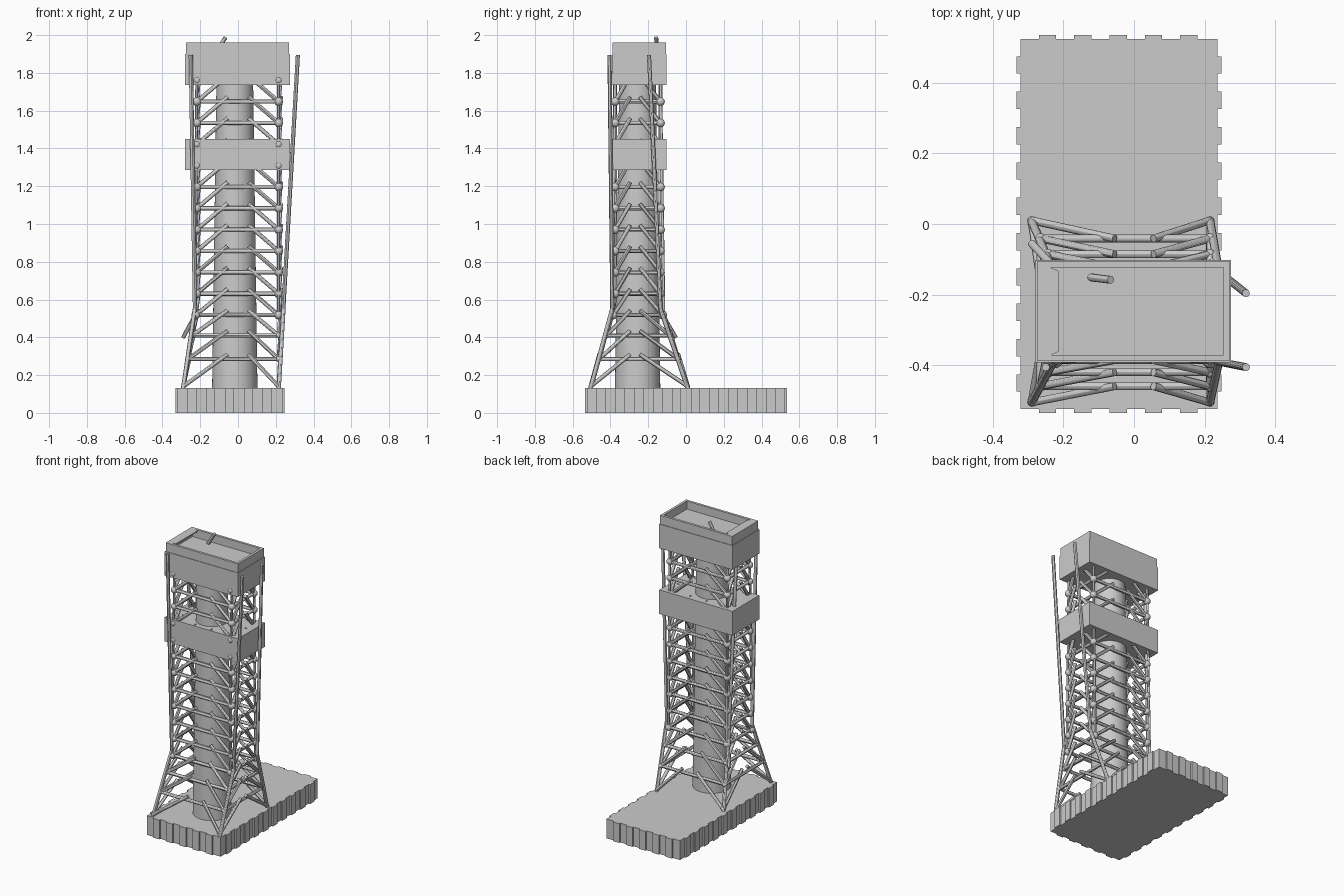
import bpy, bmesh
from mathutils import Vector, Matrix

cube = bpy.data.objects.get("Cube")
if cube:
    bpy.data.objects.remove(cube, do_unlink=True)

grey = bpy.data.materials.new("light grey")
grey.use_nodes = True
colour = (0.6, 0.6, 0.6, 1)
grey.diffuse_color = colour
grey.node_tree.nodes["Principled BSDF"].inputs["Base Color"].default_value = colour


def finish(name, bm, smooth=False):
    """Turn a bmesh into a named object."""
    mesh = bpy.data.meshes.new(name)
    bm.to_mesh(mesh)
    bm.free()
    mesh.materials.append(grey)
    obj = bpy.data.objects.new(name, mesh)
    bpy.context.collection.objects.link(obj)
    if smooth:
        bpy.ops.object.select_all(action='DESELECT')
        obj.select_set(True)
        bpy.context.view_layer.objects.active = obj
        bpy.ops.object.shade_smooth_by_angle()
    return obj


def add_box(bm, low, high):
    low, high = Vector(low), Vector(high)
    matrix = Matrix.Translation((low + high) / 2) @ Matrix.Diagonal((*(high - low), 1))
    return bmesh.ops.create_cube(bm, size=1, matrix=matrix)["verts"]


def add_rod(bm, a, b, r=0.011, r2=None, sides=12):
    a, b = Vector(a), Vector(b)
    turn = (b - a).to_track_quat('Z', 'Y').to_matrix().to_4x4()
    bmesh.ops.create_cone(bm, cap_ends=True, segments=sides, radius1=r, radius2=r2 or r,
                          depth=(b - a).length, matrix=Matrix.Translation((a + b) / 2) @ turn)


# Base slab with toothed edges
BASE_TOP = 0.132
X0, X1, Y = -0.321, 0.236, 0.524
TOOTH, HALF = 0.011, 0.0245
bm = bmesh.new()
add_box(bm, (X0, -Y, 0), (X1, Y, BASE_TOP))
for i in range(5):
    x = -0.245 + 0.1 * i
    for y0, y1 in ((-Y - TOOTH, -Y), (Y, Y + TOOTH)):
        add_box(bm, (x - HALF, y0, 0), (x + HALF, y1, BASE_TOP))
for i in range(10):
    y = -0.45 + 0.1 * i
    for x0, x1 in ((X0 - TOOTH, X0), (X1, X1 + TOOTH)):
        add_box(bm, (x0, y - HALF, 0), (x1, y + HALF, BASE_TOP))
finish("base_slab", bm)

# Central tapering column
bm = bmesh.new()
add_rod(bm, (-0.017, -0.256, BASE_TOP), (-0.017, -0.256, 1.76), 0.12, 0.097, 48)
finish("central_column", bm, True)

# Middle platform
LOW, HIGH = (-0.28, -0.392), (0.274, -0.102)
bm = bmesh.new()
add_box(bm, (*LOW, 1.285), (*HIGH, 1.45))
finish("middle_platform", bm)

# Upper platform
bm = bmesh.new()
add_box(bm, (*LOW, 1.735), (*HIGH, 1.90))
finish("upper_platform", bm)

# Parapet: inset the top of a block, sink the floor, then a shallow panel
bm = bmesh.new()
add_box(bm, (-0.275, -0.388, 1.89), (0.27, -0.106, 1.96))
for inset, drop in ((0.024, 0.055), (0.029, 0.008)):
    bm.faces.ensure_lookup_table()
    top = [f for f in bm.faces if f.normal.z > 0.9]
    inner = min(top, key=lambda f: f.calc_area())
    bmesh.ops.inset_region(bm, faces=[inner], thickness=inset)
    if inset > 0.025:
        for v in inner.verts:
            v.co.x += 0.05 if v.co.x < 0 else -0.05
    walls = bmesh.ops.extrude_face_region(bm, geom=[inner])
    moved = [v for v in walls["geom"] if isinstance(v, bmesh.types.BMVert)]
    bmesh.ops.translate(bm, verts=moved, vec=(0, 0, -drop))
    if inner.is_valid:
        bmesh.ops.delete(bm, geom=[inner], context='FACES_ONLY')
    bm.normal_update()
finish("parapet", bm)

# Lattice geometry: splayed below the kink, straight above it
FOOT_Z, KINK_Z = 0.14, 0.55
SIDES = [(sx, sy) for sx in (-1, 1) for sy in (-1, 1)]


def corner(sx, sy, z):
    t = min((z - FOOT_Z) / (KINK_Z - FOOT_Z), 1)
    foot_x, kink_x = (-0.29, -0.218) if sx < 0 else (0.215, 0.215)
    foot_y, kink_y = (-0.505, -0.375) if sy < 0 else (0.01, -0.135)
    return Vector((foot_x + t * (kink_x - foot_x), foot_y + t * (kink_y - foot_y), z))


levels = [FOOT_Z, 0.285, 0.41] + [0.518 + 0.113 * i for i in range(13)]

# Splayed legs and the long leaning poles above them
legs, poles, posts = bmesh.new(), bmesh.new(), bmesh.new()
for sx, sy in SIDES:
    foot = corner(sx, sy, FOOT_Z)
    kink = Vector((-0.228 if sx < 0 else 0.24, -0.39 if sy < 0 else -0.135, KINK_Z))
    tip = Vector((-0.25 if sx < 0 else 0.317, -0.405 if sy < 0 else -0.196, 1.895))
    add_rod(legs, foot - Vector((0, 0, 0.012)), kink, 0.012)
    add_rod(poles, kink, tip, 0.011)
    add_rod(posts, corner(sx, sy, 0.5), corner(sx, sy, 1.76), 0.008)
finish("splayed_legs", legs, True)
finish("leaning_poles", poles, True)
finish("corner_posts", posts, True)

# Horizontal rings with ball joints
rings, balls = bmesh.new(), bmesh.new()
for i, z in enumerate(levels[1:-1]):
    for s in (-1, 1):
        add_rod(rings, corner(-1, s, z), corner(1, s, z))
        add_rod(rings, corner(s, -1, z), corner(s, 1, z))
    for sx, sy in SIDES:
        bmesh.ops.create_uvsphere(balls, u_segments=16, v_segments=10,
                                  radius=0.015 if i < 2 else 0.023,
                                  matrix=Matrix.Translation(corner(sx, sy, z)))
finish("ring_bars", rings, True)
finish("ball_joints", balls, True)

# Diagonal struts rising inward from each corner on every face
struts = bmesh.new()
for z, upper in zip(levels[:-2], levels[1:]):
    for sx, sy in SIDES:
        start = corner(sx, sy, z)
        goal = corner(sx, sy, upper)
        rise = goal.z + 0.025
        add_rod(struts, start, (-0.055 if sx < 0 else 0.055, goal.y, rise))
        add_rod(struts, start, (goal.x + 0.012, -0.295 if sy < 0 else -0.245, rise))
# Loose end rods: one above the floor, one beside the rear left leg
add_rod(struts, (-0.21, -0.14, levels[-2]), (-0.066, -0.158, 1.988))
add_rod(struts, (-0.29, -0.055, 0.40), (-0.22, -0.13, 0.53))
finish("diagonal_struts", struts, True)
